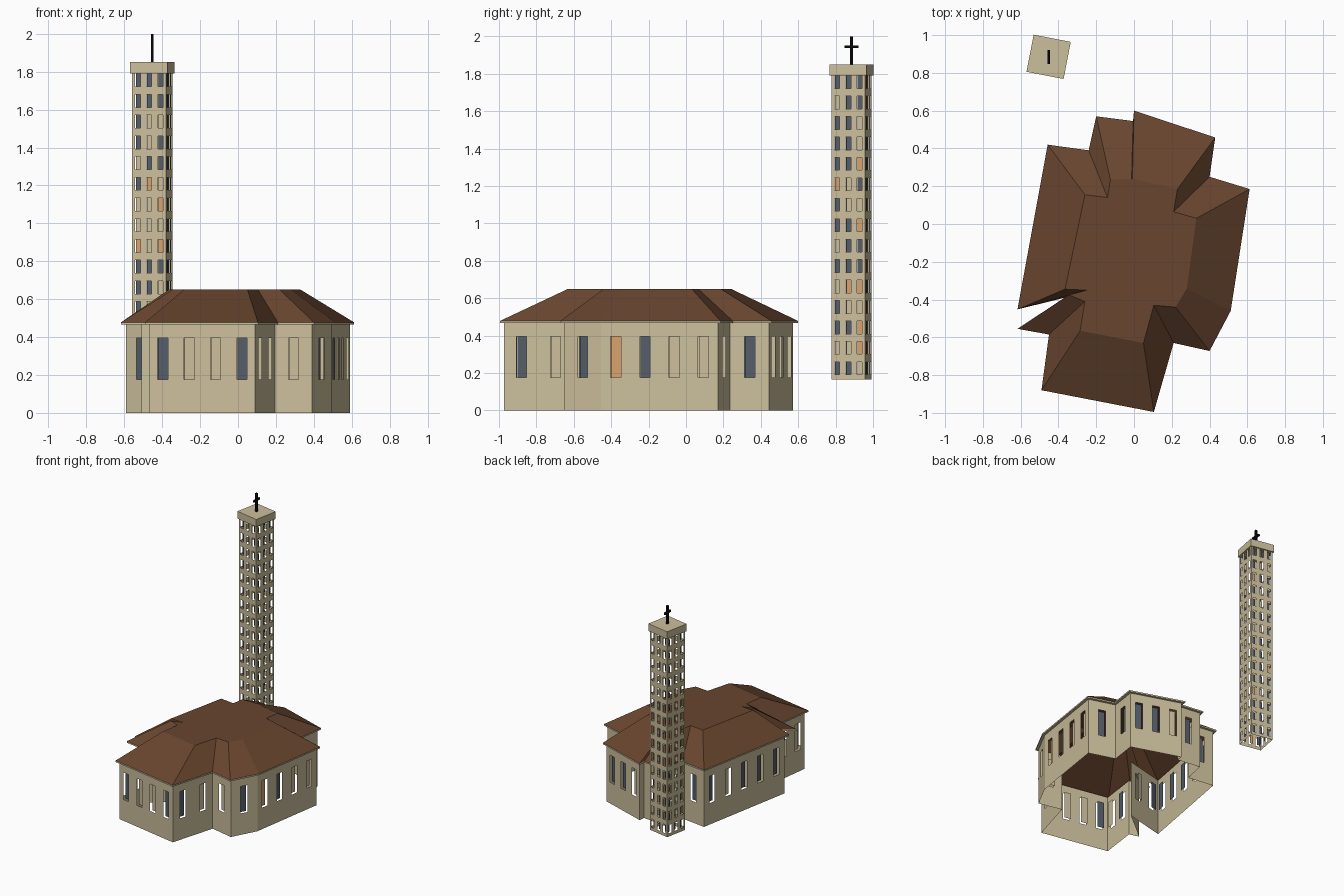
import bpy, bmesh, math, random
from mathutils import Vector, Matrix

if "Cube" in bpy.data.objects:
    bpy.data.objects.remove(bpy.data.objects["Cube"])

random.seed(4)


def mat(name, col):
    m = bpy.data.materials.new(name)
    m.diffuse_color = (*col, 1)
    m.use_nodes = True
    m.node_tree.nodes["Principled BSDF"].inputs["Base Color"].default_value = m.diffuse_color
    return m


STONE = mat("sandstone", (0.60, 0.52, 0.33))
ROOF = mat("brown roof tile", (0.14, 0.060, 0.028))
SLATE = mat("dark glass", (0.09, 0.11, 0.14))
CREAM = mat("cream blind", (0.60, 0.51, 0.33))
ORANGE = mat("lit orange glass", (0.68, 0.36, 0.15))
BLACK = mat("black iron", (0.002, 0.002, 0.002))
PANES = {"S": 1, "C": 2, "O": 3}          # material slots of wall objects
WALL_MATS = [STONE, SLATE, CREAM, ORANGE]


def finish(bm, name, mats):
    me = bpy.data.meshes.new(name)
    bm.to_mesh(me)
    bm.free()
    for m in mats:
        me.materials.append(m)
    ob = bpy.data.objects.new(name, me)
    bpy.context.collection.objects.link(ob)
    return ob


def quad(bm, pts, mi=0):
    f = bm.faces.new([bm.verts.new(p) for p in pts])
    f.material_index = mi


def wall(bm, a, b, z0, z1, centres, width, rows, depth, pick):
    """Thin wall from a to b with open window holes; panes hang just behind the holes."""
    d = (b - a).normalized()
    inward = Vector((-d.y, d.x, 0))
    us = [0.0] + [c + s * width / 2 for c in centres for s in (-1, 1)] + [(b - a).length]
    zs = [z0] + [z for r in rows for z in r] + [z1]

    def P(u, z, k=0.0):
        q = a + d * u
        return Vector((q.x, q.y, z)) + inward * k

    for i in range(len(us) - 1):
        for j in range(len(zs) - 1):
            u0, u1, v0, v1 = us[i], us[i + 1], zs[j], zs[j + 1]
            c = [(u0, v0), (u1, v0), (u1, v1), (u0, v1)]
            if i % 2 and j % 2:
                quad(bm, [P(*p, depth) for p in c], PANES[pick()])
            else:
                quad(bm, [P(*p) for p in c])


# Church plan, counter-clockwise: eave x, y and matching roof-top x, y
PLAN = [
    (-0.49, -0.88, -0.285, -0.565), (0.105, -0.995, 0.05, -0.63),
    (0.21, -0.63, 0.105, -0.43), (0.40, -0.672, 0.22, -0.44),
    (0.512, -0.46, 0.28, -0.34), (0.612, 0.185, 0.33, 0.03),
    (0.40, 0.25, 0.21, 0.065), (0.43, 0.458, 0.23, 0.185),
    (0.0, 0.60, -0.008, 0.24), (-0.005, 0.545, -0.013, 0.238),
    (-0.20, 0.57, -0.125, 0.235), (-0.24, 0.39, -0.14, 0.14),
    (-0.457, 0.42, -0.26, 0.155), (-0.617, -0.452, -0.365, -0.345),
    (-0.365, -0.39, -0.25, -0.35), (-0.617, -0.555, -0.345, -0.375),
    (-0.45, -0.585, -0.26, -0.41),
]
N = len(PLAN)
EAVE = [Vector((p[0], p[1])) for p in PLAN]
TOP = [Vector((p[2], p[3])) for p in PLAN]


def inset(pts, w):
    out = []
    for i, p in enumerate(pts):
        d0 = (p - pts[i - 1]).normalized()
        d1 = (pts[(i + 1) % len(pts)] - p).normalized()
        n0, n1 = Vector((d0.y, -d0.x)), Vector((d1.y, -d1.x))
        out.append(p - (n0 + n1) * w / (1 + n0.dot(n1)))
    return out


BASE = inset(EAVE, 0.02)
BASE[15] = Vector((-0.508, -0.545))       # blunted tip of the narrow wedge
Z_EAVE, Z_ROOF, Z_TOP = 0.466, 0.478, 0.65

# Church walls, open underneath, one row of tall windows
panes = iter("SCCS" "SC" "C" "S" "OSCC" "S" "S" + "SSCSCSSCSS" * 6)
bm = bmesh.new()
for i in range(N):
    a, b = BASE[i], BASE[(i + 1) % N]
    L = (b - a).length
    n = max(1, int(L / 0.155 + 0.42)) if L > 0.1 and i != 14 else 0
    n = 2 if i == 13 else n
    cs = [L * (k + 0.5) / n for k in range(n)]
    wall(bm, a, b, 0, Z_EAVE, cs, 0.056, [(0.175, 0.395)], 0.022, lambda: next(panes))
finish(bm, "church_walls", WALL_MATS)

# Hipped roof with flat top
bm = bmesh.new()
low = [bm.verts.new((p.x, p.y, Z_ROOF)) for p in EAVE]
high = [bm.verts.new((p.x, p.y, Z_TOP)) for p in TOP]
for i in range(N):
    j = (i + 1) % N
    bm.faces.new((low[i], low[j], high[j], high[i]))
bm.faces.new(high)
finish(bm, "church_roof", [ROOF])

# Eave band and soffit
bm = bmesh.new()
for i in range(N):
    j = (i + 1) % N
    rings = [(BASE, Z_EAVE), (EAVE, Z_EAVE), (EAVE, Z_ROOF)]
    for (r0, h0), (r1, h1) in zip(rings, rings[1:]):
        quad(bm, [(*r0[i], h0), (*r0[j], h0), (*r1[j], h1), (*r1[i], h1)])
finish(bm, "eave_band", [STONE])

# Bell tower, rotated with the church
CENTRE = Vector((-0.452, 0.885))
ANGLE = math.radians(-11)


def square(half):
    rot = Matrix.Rotation(ANGLE, 2)
    return [CENTRE + rot @ Vector((x * half, y * half))
            for x, y in ((-1, -1), (1, -1), (1, 1), (-1, 1))]


bm = bmesh.new()
corners = square(0.091)
rows = [(0.225 + 0.1093 * k - 0.034, 0.225 + 0.1093 * k + 0.034) for k in range(15)]
cols = [0.091 + s * 0.061 for s in (-1, 0, 1)]
for i in range(4):
    wall(bm, corners[i], corners[(i + 1) % 4], 0.165, 1.80, cols, 0.028, rows, 0.02,
         lambda: random.choices("SCO", (52, 36, 12))[0])
finish(bm, "tower_walls", WALL_MATS)


def box(name, size, loc, m, angle=0.0):
    bm = bmesh.new()
    bmesh.ops.create_cube(bm, size=1)
    bm.transform(Matrix.Translation(loc) @ Matrix.Rotation(angle, 4, 'Z')
                 @ Matrix.Diagonal((*size, 1)))
    return finish(bm, name, [m])


# Tower cap and iron cross
box("tower_cap", (0.2, 0.2, 0.06), (*CENTRE, 1.82), STONE, ANGLE)
box("cross_post", (0.014, 0.014, 0.15), (*CENTRE, 1.925), BLACK)
box("cross_arm", (0.014, 0.074, 0.015), (*CENTRE, 1.944), BLACK)
